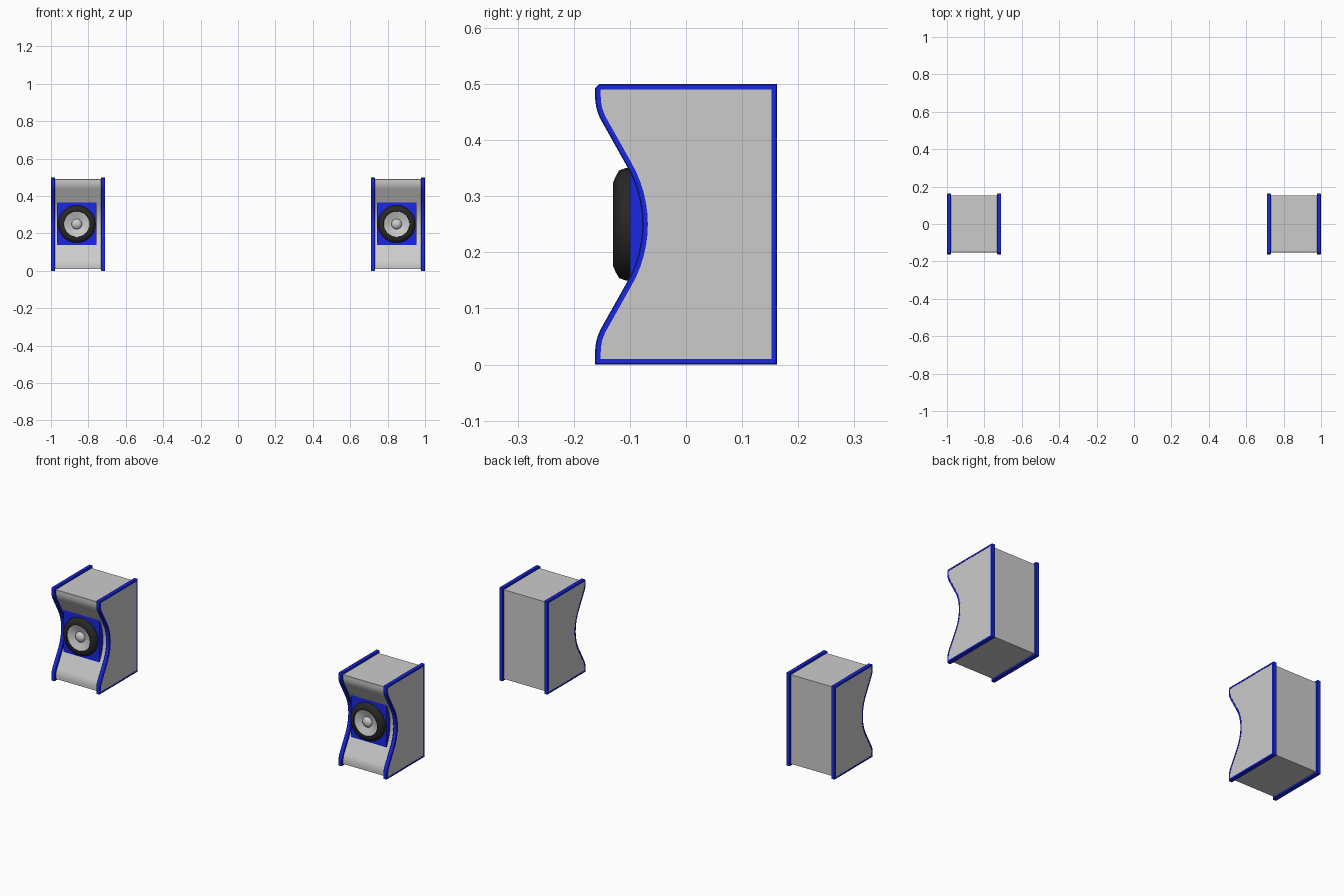
import bpy, bmesh
from math import sin, cos, pi, radians

if "Cube" in bpy.data.objects:
    bpy.data.objects.remove(bpy.data.objects["Cube"])


def material(name, color):
    m = bpy.data.materials.new(name)
    m.diffuse_color = color
    m.use_nodes = True
    m.node_tree.nodes["Principled BSDF"].inputs["Base Color"].default_value = m.diffuse_color
    return m


BLUE = material("blue", (0.01, 0.02, 0.75, 1))
BLACK = material("black", (0.02, 0.02, 0.02, 1))

HALF = 0.145      # half cabinet width
DRIVER_X = -0.007  # driver sits slightly off centre
TRIM = 0.01       # trim thickness


def profile(d):
    """Side outline (y, z) of the cabinet, grown outward by d."""
    r_lip, r_mid, n = 0.08 + d, 0.22 - d, 6
    pts = [(0.152 + d, 0.01 - d), (-0.152 - d, 0.01 - d)]
    for i in range(n + 1):
        a = radians(30) * i / n
        pts.append((-0.072 - r_lip * cos(a), 0.022 + r_lip * sin(a)))
    for i in range(2 * n + 1):
        a = radians(-30 + 30 * i / n)
        pts.append((-0.288 + r_mid * cos(a), 0.25 + r_mid * sin(a)))
    for i in range(n + 1):
        a = radians(30) * (1 - i / n)
        pts.append((-0.072 - r_lip * cos(a), 0.478 - r_lip * sin(a)))
    c = 0.6 * d + 0.001
    pts += [(-0.152 - d, 0.49 + d - c), (-0.152 - d + c, 0.49 + d), (0.152 + d, 0.49 + d)]
    return pts


def finish(bm, name, mat=None, angle=30):
    bmesh.ops.recalc_face_normals(bm, faces=bm.faces)
    me = bpy.data.meshes.new(name)
    bm.to_mesh(me)
    bm.free()
    ob = bpy.data.objects.new(name, me)
    bpy.context.collection.objects.link(ob)
    if mat:
        me.materials.append(mat)
    bpy.ops.object.select_all(action='DESELECT')
    ob.select_set(True)
    bpy.context.view_layer.objects.active = ob
    bpy.ops.object.shade_smooth_by_angle(angle=radians(angle))
    return ob


def skin(bm, rings, closed):
    """Bridge a list of equal-length closed vertex rings with quads."""
    pairs = list(zip(rings, rings[1:]))
    if closed:
        pairs.append((rings[-1], rings[0]))
    for a, b in pairs:
        for i in range(len(a)):
            j = (i + 1) % len(a)
            bm.faces.new((a[i], a[j], b[j], b[i]))


def make_cabinet():
    bm = bmesh.new()
    rings = [[bm.verts.new((x, y, z)) for y, z in profile(0)]
             for x in (-HALF + 0.001, HALF - 0.001)]
    skin(bm, rings, False)
    for r in rings:
        bm.faces.new(r)
    return finish(bm, "cabinet")


def make_trim(name, x0):
    # chamfered strip section swept around the side outline
    section = [(0, 0), (0.008, 0), (TRIM, 0.002), (TRIM, 0.02), (0.008, 0.022), (0, 0.022)]
    bm = bmesh.new()
    rings = [[bm.verts.new((x0 + x, y, z)) for y, z in profile(d)] for d, x in section]
    skin(bm, rings, True)
    return finish(bm, name, BLUE)


def make_baffle():
    bm = bmesh.new()
    bmesh.ops.create_cube(bm, size=1)
    for v in bm.verts:
        v.co = (DRIVER_X + v.co.x * 0.212, -0.08 + v.co.y * 0.04, 0.254 + v.co.z * 0.232)
    return finish(bm, "baffle", BLUE)


def make_round(name, section, mat=None, cap=False, n=32):
    """Revolve (radius, y) points around the driver axis."""
    bm = bmesh.new()
    rings = [[bm.verts.new((DRIVER_X + r * cos(2 * pi * i / n), y, 0.25 + r * sin(2 * pi * i / n)))
              for i in range(n)] for r, y in section]
    skin(bm, rings, False)
    if cap:
        tip = bm.verts.new((DRIVER_X, cap, 0.25))
        for i in range(n):
            bm.faces.new((rings[-1][i], rings[-1][(i + 1) % n], tip))
    return finish(bm, name, mat, 40)


# one loudspeaker
parts = [
    make_cabinet(),
    make_trim("left_trim", -HALF),
    make_trim("right_trim", HALF - 0.022),
    make_baffle(),
    make_round("driver_surround", [(0.1, -0.098), (0.1, -0.108), (0.096, -0.119), (0.086, -0.125),
                                   (0.074, -0.13), (0.07, -0.129), (0.068, -0.122)], BLACK),
    make_round("driver_cone", [(0.069, -0.124), (0.05, -0.117), (0.027, -0.109)]),
    make_round("dust_cap", [(0.028, -0.108), (0.027, -0.114), (0.021, -0.121), (0.011, -0.126)],
               cap=-0.1275),
]

# place the pair: same speaker repeated left and right
for ob in parts:
    twin = ob.copy()
    twin.name = ob.name + "_right_speaker"
    bpy.context.collection.objects.link(twin)
    ob.location.x = -0.855
    twin.location.x = 0.855
